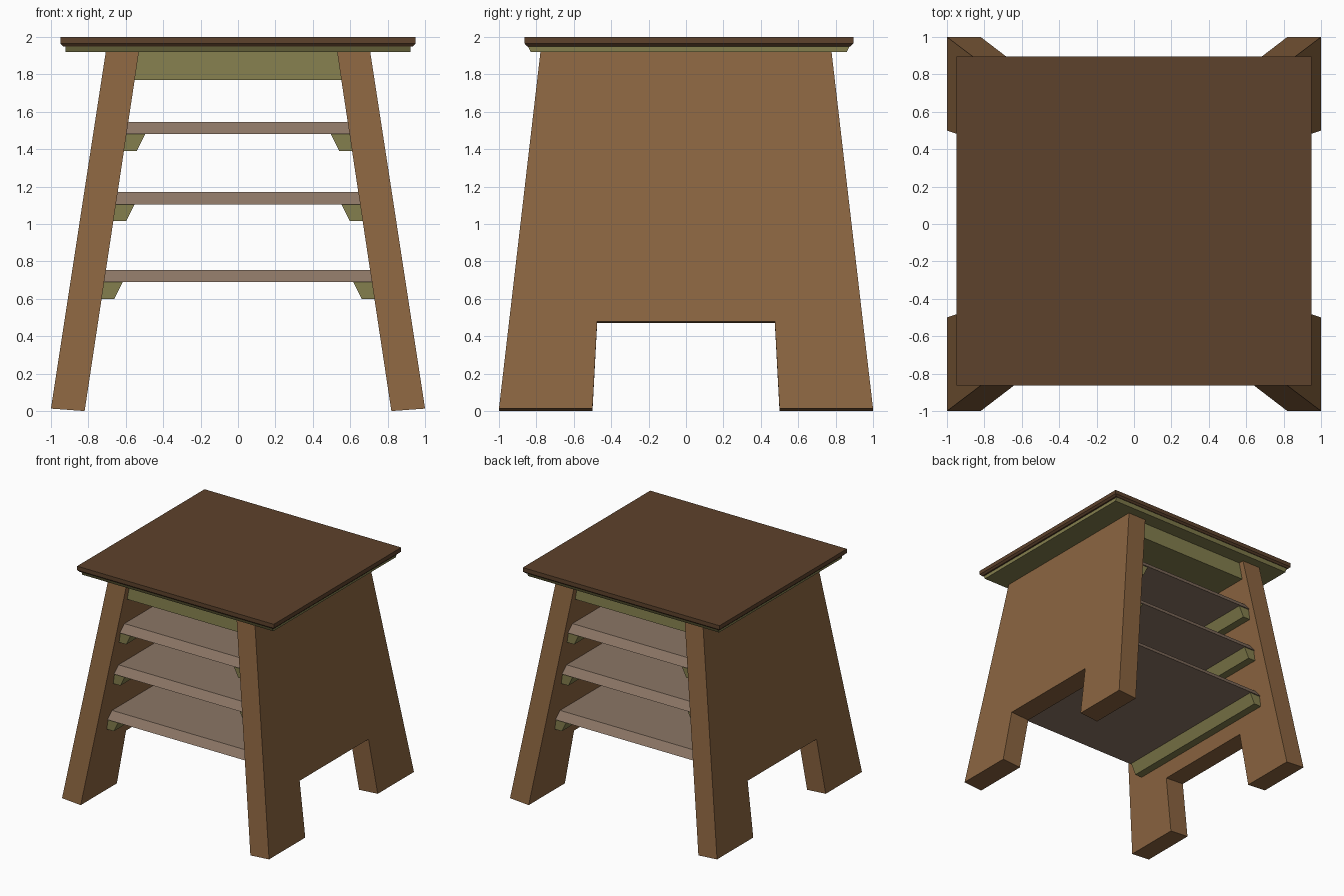
import bpy, bmesh

if "Cube" in bpy.data.objects:
    bpy.data.objects.remove(bpy.data.objects["Cube"])


def material(name, rgb):
    m = bpy.data.materials.new(name)
    m.diffuse_color = (*rgb, 1)
    m.use_nodes = True
    m.node_tree.nodes["Principled BSDF"].inputs["Base Color"].default_value = m.diffuse_color
    return m


WOOD = material("side_wood", (0.26, 0.13, 0.052))
DARK = material("top_wood", (0.11, 0.054, 0.025))
GREEN = material("green_wood", (0.23, 0.21, 0.075))
SHELF = material("shelf_wood", (0.26, 0.18, 0.13))


def loft(name, ring_a, ring_b, mat):
    """Closed flat-faced solid between two matching rings of points."""
    bm = bmesh.new()
    a = [bm.verts.new(p) for p in ring_a]
    b = [bm.verts.new(p) for p in ring_b]
    bm.faces.new(a)
    bm.faces.new(b[::-1])
    for i in range(len(a)):
        j = (i + 1) % len(a)
        bm.faces.new((a[j], a[i], b[i], b[j]))
    bmesh.ops.recalc_face_normals(bm, faces=bm.faces)
    me = bpy.data.meshes.new(name)
    bm.to_mesh(me)
    bm.free()
    me.materials.append(mat)
    ob = bpy.data.objects.new(name, me)
    bpy.context.collection.objects.link(ob)
    return ob


def rect(x, y0, y1, z):
    return [(-x, y0, z), (x, y0, z), (x, y1, z), (-x, y1, z)]


SLOPE = 0.295 / 1.92


def inner_x(z):
    return 0.82 - 0.29 / 1.92 * z


def outer_x(z):
    return 1.002 - SLOPE * z


# Leaning side panels with a foot cut-out
def panel_ring(s, x_of, foot, notch):
    half = [(0.475, notch), (0.50, foot), (1.0, foot), (0.777, 1.93)]
    prof = half + [(-y, z) for y, z in reversed(half)]
    return [(s * x_of(z), y, z) for y, z in prof]


for s, side in ((-1, "left"), (1, "right")):
    loft(side + "_side_panel", panel_ring(s, outer_x, 0.013, 0.48),
         panel_ring(s, inner_x, 0.0, 0.47), WOOD)

# Shelves with sloped edges, each resting on two cleats
for n, (z0, z1) in enumerate(((0.69, 0.755), (1.105, 1.17), (1.48, 1.545)), 1):
    loft(f"shelf_{n}", rect(inner_x(z0) + 0.01, -0.78, 0.78, z0),
         rect(inner_x(z1) + 0.01, -0.73, 0.73, z1), SHELF)
    zb, xi = z0 - 0.09, inner_x(z0)
    for s, side in ((-1, "left"), (1, "right")):
        prof = [(xi + 0.01, z0), (xi - 0.10, z0),
                (xi - 0.055, zb), (inner_x(zb) + 0.01, zb)]
        loft(f"{side}_cleat_{n}", [(s * x, -0.77, z) for x, z in prof],
             [(s * x, 0.77, z) for x, z in prof], GREEN)

# Block between the panels under the top
loft("apron_block", rect(inner_x(1.77) + 0.01, -0.74, 0.74, 1.77),
     rect(inner_x(1.93) + 0.01, -0.73, 0.73, 1.93), GREEN)

# Under-plate and table top with a chamfered lower edge
loft("under_plate", rect(0.922, -0.83, 0.86, 1.92),
     rect(0.922, -0.845, 0.875, 1.95), GREEN)
loft("table_top_chamfer", rect(0.935, -0.85, 0.88, 1.95),
     rect(0.95, -0.863, 0.895, 1.965), DARK)
loft("table_top", rect(0.95, -0.863, 0.895, 1.965),
     rect(0.95, -0.863, 0.895, 2.0), DARK)
